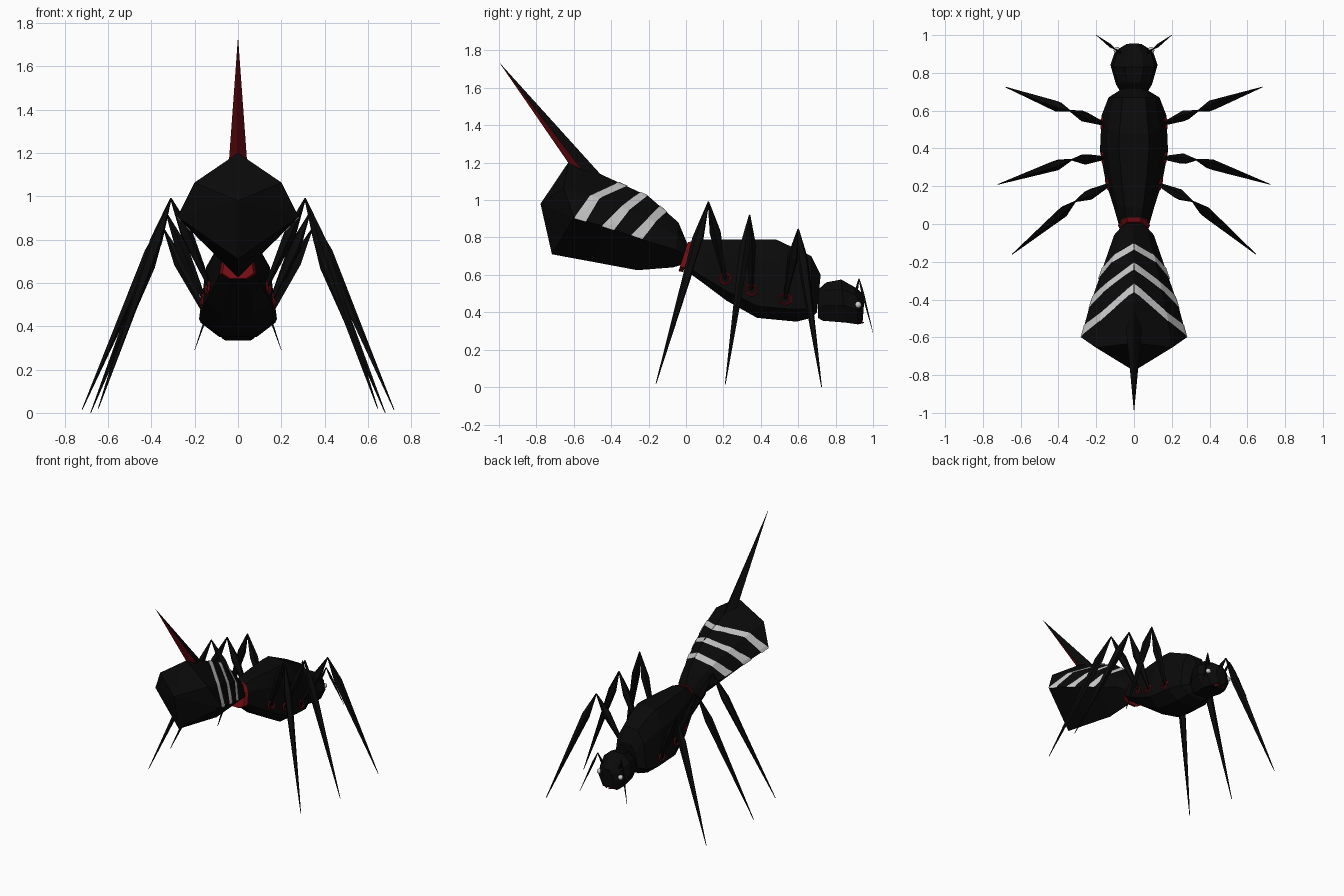
import bpy, bmesh, math
from mathutils import Vector
from mathutils.bvhtree import BVHTree

if "Cube" in bpy.data.objects:
    bpy.data.objects.remove(bpy.data.objects["Cube"])


def material(name, r, g, b):
    m = bpy.data.materials.new(name)
    m.diffuse_color = (r, g, b, 1)
    m.use_nodes = True
    m.node_tree.nodes["Principled BSDF"].inputs["Base Color"].default_value = m.diffuse_color
    return m


BLACK = material("black", 0.003, 0.003, 0.003)
RED = material("dark_red", 0.17, 0.004, 0.007)
PALE = material("pale_grey", 0.55, 0.55, 0.55)


def make(name, verts, faces, mat):
    me = bpy.data.meshes.new(name)
    bm = bmesh.new()
    vs = [bm.verts.new(v) for v in verts]
    for f in faces:
        bm.faces.new([vs[i] for i in f])
    bmesh.ops.recalc_face_normals(bm, faces=bm.faces)
    bm.to_mesh(me)
    bm.free()
    me.materials.append(mat)
    ob = bpy.data.objects.new(name, me)
    bpy.context.collection.objects.link(ob)
    return ob


def ring(shape, yt, zt, yb, zb, w, bow=0.0):
    """Cross-section from top point to bottom point, half width w; bow shifts the low side."""
    half = [Vector((xf * w, yb + (yt - yb) * f + (bow if 0 < f < 0.5 else 0),
                    zb + (zt - zb) * f)) for xf, f in shape]
    return half + [Vector((-p.x, p.y, p.z)) for p in reversed(half) if p.x > 1e-6]


def loft(name, rings, mat, apex=None):
    n = len(rings[0])
    verts = [p for r in rings for p in r]
    faces = [(k * n + i, k * n + (i + 1) % n, (k + 1) * n + (i + 1) % n, (k + 1) * n + i)
             for k in range(len(rings) - 1) for i in range(n)]
    faces.append(tuple(range(n)))
    last = (len(rings) - 1) * n
    if apex:
        verts.append(Vector(apex))
        faces += [(last + i, last + (i + 1) % n, len(verts) - 1) for i in range(n)]
    else:
        faces.append(tuple(range(last, last + n)))
    return make(name, verts, faces, mat)


def spindle(name, a, b, stops, mat, sides=5):
    """Tapered rod from a to b; stops are (fraction, radius)."""
    a, b = Vector(a), Vector(b)
    q = (b - a).to_track_quat('Z', 'Y')
    rings = [[a.lerp(b, t) + q @ Vector((r * math.cos(2 * math.pi * i / sides),
                                         r * math.sin(2 * math.pi * i / sides), 0))
              for i in range(sides)] for t, r in stops]
    return loft(name, rings, mat)


# Thorax, wide and low
THORAX = [(0.45, 1), (0.82, 0.72), (1, 0.15), (0.5, 0)]
loft("thorax", [ring(THORAX, *r) for r in (
    (0.015, 0.77, -0.01, 0.63, 0.08),
    (0.09, 0.79, 0.10, 0.55, 0.11),
    (0.25, 0.79, 0.22, 0.46, 0.15),
    (0.42, 0.79, 0.38, 0.37, 0.18),
    (0.48, 0.79, 0.59, 0.35, 0.172),
    (0.67, 0.70, 0.67, 0.37, 0.135),
    (0.72, 0.60, 0.70, 0.40, 0.08))], BLACK)

# Red collar at the waist
loft("waist_collar", [ring(THORAX, *r) for r in (
    (0.01, 0.775, -0.04, 0.62, 0.072),
    (0.035, 0.78, -0.015, 0.615, 0.085))], RED)

# Head
HEAD = [(0.4, 1), (0.88, 0.78), (1, 0.4), (0.6, 0)]
loft("head", [ring(HEAD, *r) for r in (
    (0.705, 0.52, 0.705, 0.37, 0.075),
    (0.75, 0.56, 0.73, 0.355, 0.095),
    (0.83, 0.575, 0.85, 0.345, 0.125),
    (0.91, 0.53, 0.92, 0.335, 0.10),
    (0.955, 0.49, 0.945, 0.355, 0.045))], BLACK)

# Abdomen, a six-sided bulb with a keel, tilted upward to a blunt rear
ABDOMEN = [(0, 1), (0.72, 0.72), (1, 0.40), (0, 0)]
ab_rings = [ring(ABDOMEN, *r) for r in (
    (0.01, 0.76, 0.0, 0.66, 0.05),
    (-0.04, 0.88, -0.07, 0.64, 0.105),
    (-0.20, 1.02, -0.26, 0.625, 0.16, 0.02),
    (-0.46, 1.14, -0.50, 0.67, 0.235, 0.05),
    (-0.63, 1.20, -0.717, 0.71, 0.28, 0.082))]
abdomen = loft("abdomen", ab_rings, BLACK, apex=(0, -0.778, 0.98))

# Pale chevrons laid on the abdomen surface
bm = bmesh.new()
bm.from_mesh(abdomen.data)
tree = BVHTree.FromBMesh(bm)
bm.free()


def on_ridge(k, y):
    line = [r[k] for r in ab_rings]
    for p, q in zip(line, line[1:]):
        if q.y <= y <= p.y:
            return p.lerp(q, (p.y - y) / (p.y - q.y))
    return line[-1].copy()


CHEVRONS = [((-0.105, -0.165, -0.235), (-0.14, -0.205, -0.295)),
            ((-0.205, -0.305, -0.385), (-0.245, -0.35, -0.45)),
            ((-0.315, -0.465, -0.535), (-0.36, -0.515, -0.598))]
for n, (front, back) in enumerate(CHEVRONS, 1):
    verts, faces, steps, cols = [], [], 8, 3
    for s in (1, -1):
        for k in range(2):
            base = len(verts)
            for i in range(steps + 1):
                f, b = (on_ridge(k, e[k]).lerp(on_ridge(k + 1, e[k + 1]), i / steps)
                        for e in (front, back))
                for j in range(cols):
                    p = f.lerp(b, j / (cols - 1))
                    loc, nor, _, _ = tree.find_nearest(p)
                    p = loc + nor * 0.005
                    verts.append(Vector((s * p.x, p.y, p.z)))
            faces += [tuple(base + c for c in (i * cols + j, i * cols + j + 1,
                                               (i + 1) * cols + j + 1, (i + 1) * cols + j))
                      for i in range(steps) for j in range(cols - 1)]
    make(f"chevron_{n}", verts, faces, PALE)

# Stinger, black above and red below
tip, top, low = (0, -1.0, 1.738), (0, -0.45, 1.13), (0, -0.63, 1.20)
left, right = (-0.042, -0.555, 1.16), (0.042, -0.555, 1.16)
stinger = make("stinger", [tip, top, right, low, left],
               [(0, 1, 2), (0, 2, 3), (0, 3, 4), (0, 4, 1), (1, 2, 3, 4)], BLACK)
stinger.data.materials.append(RED)
for i in (1, 2):
    stinger.data.polygons[i].material_index = 1

# Legs: hip, knee, foot, turn of the hip socket
LEGS = {"front": ((0.158, 0.53, 0.47), (0.34, 0.60, 0.845), (0.68, 0.725, 0.0), 0),
        "middle": ((0.155, 0.35, 0.52), (0.33, 0.34, 0.92), (0.72, 0.21, 0.015), 6),
        "back": ((0.13, 0.21, 0.58), (0.31, 0.12, 0.99), (0.645, -0.16, 0.02), 13)}
for side, s in (("right", 1), ("left", -1)):
    def m(p):
        return (s * p[0], p[1], p[2])

    for name, (hip, knee, foot, turn) in LEGS.items():
        spindle(f"{name}_{side}_upper_leg", m(hip), m(knee),
                [(0, 0.01), (0.6, 0.03), (1, 0.004)], BLACK)
        spindle(f"{name}_{side}_lower_leg", m(knee), m(foot),
                [(0, 0.004), (0.2, 0.03), (1, 0.002)], BLACK)
        # Red hip socket
        bpy.ops.mesh.primitive_torus_add(
            major_segments=6, minor_segments=4, major_radius=0.031, minor_radius=0.007,
            location=m((hip[0] + 0.009, hip[1], hip[2])),
            rotation=(0, s * math.radians(82), -s * math.radians(turn)))
        ob = bpy.context.object
        ob.name = f"{name}_{side}_hip_socket"
        ob.data.materials.append(RED)

    # Antennae with an elbow
    elbow = (0.10, 0.925, 0.58)
    spindle(f"{side}_antenna_base", m((0.06, 0.90, 0.47)), m(elbow),
            [(0, 0.006), (0.5, 0.009), (1, 0.003)], BLACK, 4)
    spindle(f"{side}_antenna_tip", m(elbow), m((0.20, 1.0, 0.29)),
            [(0, 0.003), (0.25, 0.009), (1, 0.001)], BLACK, 4)

    # Eyes
    bpy.ops.mesh.primitive_uv_sphere_add(segments=12, ring_count=8, radius=0.018,
                                         location=m((0.09, 0.92, 0.44)))
    ob = bpy.context.object
    ob.name = f"{side}_eye"
    ob.data.materials.append(PALE)
    bpy.ops.object.shade_smooth()

    # Mandibles
    spindle(f"{side}_mandible", m((0.05, 0.91, 0.35)), m((0.01, 0.95, 0.345)),
            [(0, 0.012), (0.5, 0.010), (1, 0.003)], RED, 4)
